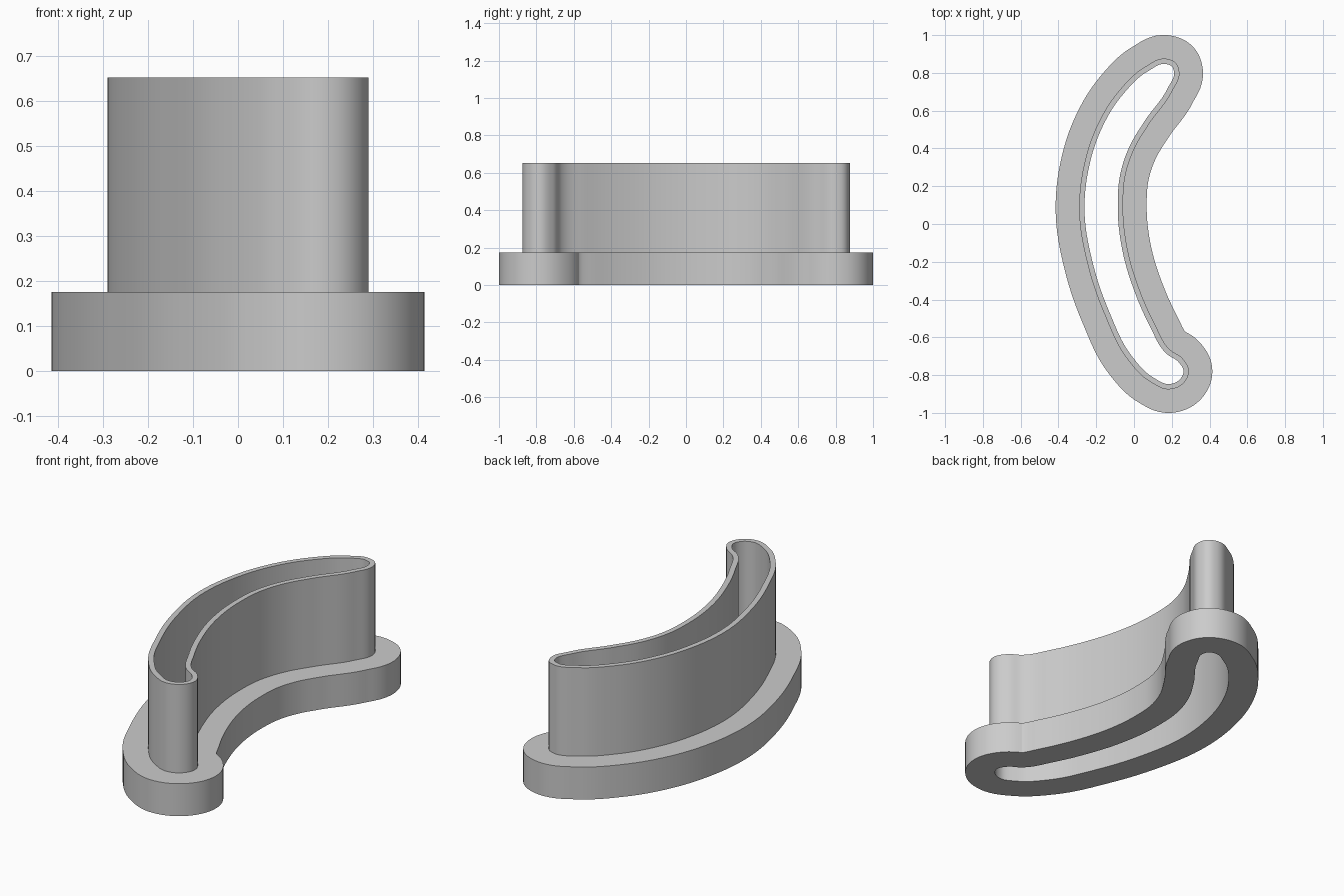
import bpy, bmesh
from mathutils import Vector
from mathutils.geometry import interpolate_bezier

cube = bpy.data.objects.get("Cube")
if cube:
    bpy.data.objects.remove(cube, do_unlink=True)

FLANGE_TOP, RIM_TOP = 0.175, 0.652
FLANGE_WIDTH, WALL = 0.125, 0.028

# Outer face of the blade, clockwise from the back tip
OUTLINE = [Vector(p) for p in (
    (0.17, 0.875), (0.222, 0.852), (0.24, 0.805), (0.2, 0.7), (0.08, 0.53),
    (0, 0.395), (-0.045, 0.26), (-0.058, 0.1), (-0.035, -0.13),
    (0.03, -0.35), (0.11, -0.53), (0.19, -0.665), (0.255, -0.71),
    (0.29, -0.78), (0.26, -0.845), (0.19, -0.875), (0.085, -0.835),
    (-0.035, -0.715), (-0.155, -0.48), (-0.245, -0.215), (-0.29, 0.08),
    (-0.265, 0.31), (-0.2, 0.51), (-0.075, 0.71), (0.055, 0.83))]


def smooth_loop(points, steps=8):
    """Closed smooth curve through the points."""
    n = len(points)

    def tangent(i):
        a, b, c = points[i - 1], points[i], points[(i + 1) % n]
        d1, d2 = b - a, c - b
        return (d1 / d1.length_squared + d2 / d2.length_squared).normalized()

    loop = []
    for i in range(n):
        j = (i + 1) % n
        a, b = points[i], points[j]
        reach = (b - a).length * 0.35
        loop += interpolate_bezier(a, a + tangent(i) * reach,
                                   b - tangent(j) * reach, b, steps + 1)[:-1]
    return [p.to_2d() for p in loop]


def offset_loop(loop, distance):
    """Parallel loop; points folding over in tight bends collapse together."""
    n = len(loop)
    moved, good = [], []
    for i, p in enumerate(loop):
        t = (loop[(i + 1) % n] - loop[i - 1]).normalized()
        q = p + Vector((-t.y, t.x)) * distance
        moved.append(q)
        good.append(min((q - r).length for r in loop) > abs(distance) - 0.002)
    last = next(q for q, ok in zip(reversed(moved), reversed(good)) if ok)
    for i in range(n):
        if good[i]:
            last = moved[i]
        moved[i] = last
    return moved


blade = smooth_loop(OUTLINE)
hole = offset_loop(blade, -WALL)
flange = offset_loop(blade, FLANGE_WIDTH)

# One continuous section: bore, rim, blade, flange top, flange edge, underside
section = [(hole, 0), (hole, RIM_TOP), (blade, RIM_TOP), (blade, FLANGE_TOP),
           (flange, FLANGE_TOP), (flange, 0)]
bm = bmesh.new()
rings = [[bm.verts.new((p.x, p.y, z)) for p in loop] for loop, z in section]
count = len(blade)
for k, ring in enumerate(rings):
    other = rings[(k + 1) % len(rings)]
    for i in range(count):
        j = (i + 1) % count
        bm.faces.new((ring[i], ring[j], other[j], other[i]))
bmesh.ops.remove_doubles(bm, verts=bm.verts, dist=0.0002)
bmesh.ops.recalc_face_normals(bm, faces=bm.faces)

mesh = bpy.data.meshes.new("flanged_cutter")
bm.to_mesh(mesh)
bm.free()
cutter = bpy.data.objects.new("flanged_cutter", mesh)
bpy.context.collection.objects.link(cutter)

grey = bpy.data.materials.new("plain grey")
grey.use_nodes = True
colour = (0.6, 0.6, 0.6, 1)
grey.diffuse_color = colour
grey.node_tree.nodes["Principled BSDF"].inputs["Base Color"].default_value = colour
mesh.materials.append(grey)

bpy.context.view_layer.objects.active = cutter
cutter.select_set(True)
bpy.ops.object.shade_smooth_by_angle(angle=0.52)
